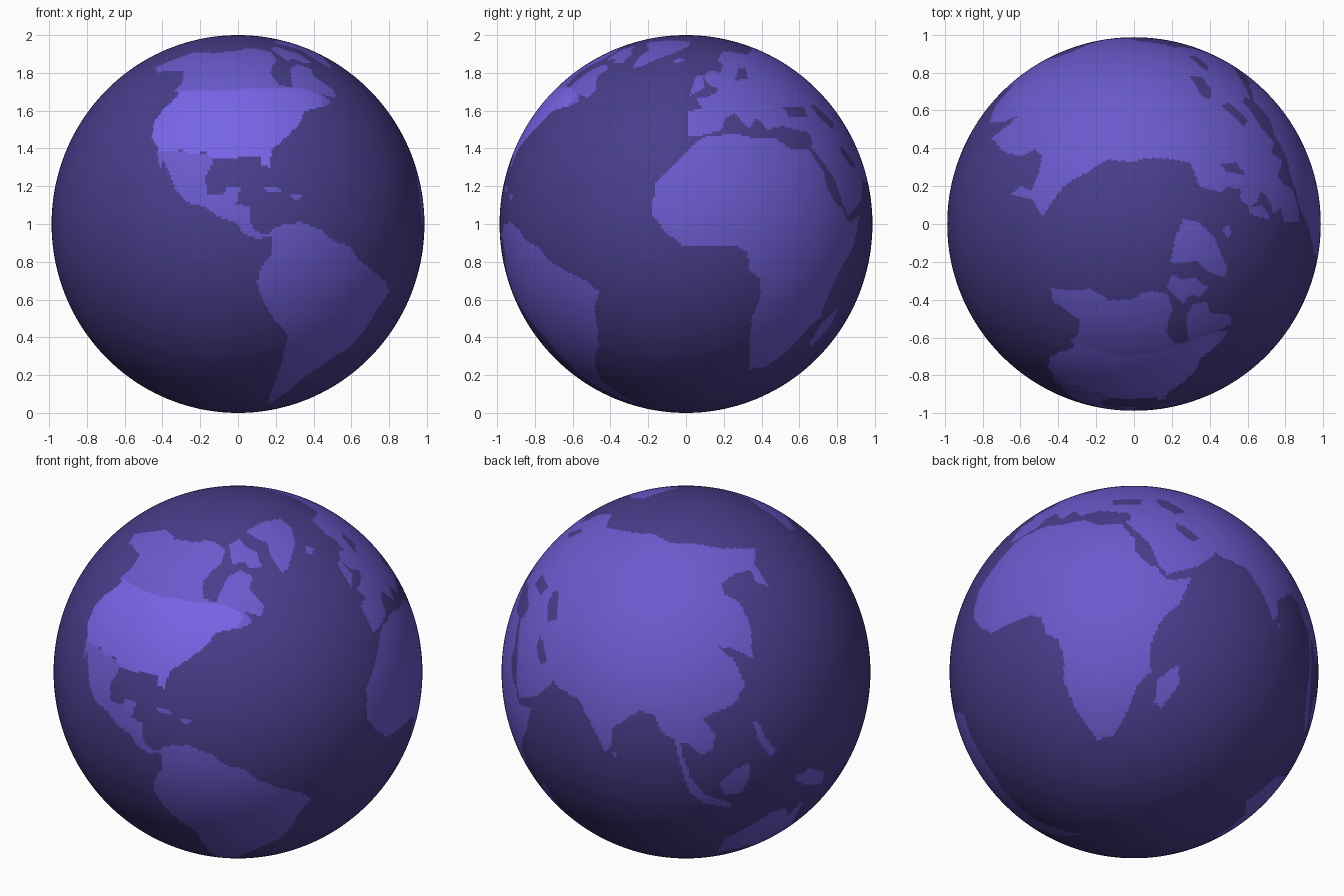
import bpy
import bmesh
from math import radians, sin, cos
from mathutils import Vector

default_cube = bpy.data.objects.get("Cube")
if default_cube:
    bpy.data.objects.remove(default_cube, do_unlink=True)


def make_material(name, colour):
    material = bpy.data.materials.new(name)
    material.use_nodes = True
    material.diffuse_color = (*colour, 1)
    shader = material.node_tree.nodes["Principled BSDF"]
    shader.inputs["Base Color"].default_value = (*colour, 1)
    return material


OCEAN, LAND, HIGHLIGHT = range(3)
materials = [
    make_material("ocean dark violet", (0.065, 0.047, 0.258)),
    make_material("land violet", (0.144, 0.102, 0.61)),
    make_material("highlighted country light violet", (0.198, 0.138, 0.855)),
]


def sketch_plane(azimuth, elevation):
    """Right, up and outward axes of a plane facing the globe centre."""
    a, e = radians(azimuth), radians(elevation)
    return (Vector((cos(a), sin(a), 0)),
            Vector((-sin(a) * sin(e), cos(a) * sin(e), cos(e))),
            Vector((sin(a) * cos(e), -cos(a) * cos(e), sin(e))))


# Planes on which coastlines are sketched, in percent of the globe radius
planes = {
    "front": sketch_plane(0, 0),
    "side": sketch_plane(90, 0),
    "pole": sketch_plane(0, 90),
    "atlantic": sketch_plane(35, 25),
    "asian": sketch_plane(215, 25),
    "african": sketch_plane(140, -28),
    "southern": sketch_plane(250, -42),
}
outlines = []


def outline(part, plane, material, points):
    """Store a coastline; earlier outlines lie over later ones."""
    xs, ys = zip(*points)
    edges = list(zip(points, points[1:] + points[:1]))
    outlines.append((plane, material, min(xs), max(xs), min(ys), max(ys), edges))


def inside(x, y, edges):
    result = False
    for (ax, ay), (bx, by) in edges:
        if (ay > y) != (by > y) and x < ax + (bx - ax) * (y - ay) / (by - ay):
            result = not result
    return result


# Highlighted country
outline("highlighted country", "front", HIGHLIGHT, [
    (-31, 71), (0, 71), (13, 72), (33, 72), (42, 69), (45, 67), (45, 62), (36, 60),
    (33, 53), (26, 46), (18, 39), (17, 30), (13, 31), (12, 36), (1, 36), (-3, 34),
    (-11, 34), (-18, 38), (-26, 37), (-30, 39), (-42, 38), (-46, 46), (-45, 54),
    (-40, 61), (-33, 67)])

# Inland seas
outline("mediterranean", "side", OCEAN, [
    (9, 46), (19, 50), (21, 56), (26, 59), (30, 54), (34, 51), (38, 56), (44, 50),
    (52, 52), (66, 48), (68, 43), (66, 39), (56, 40), (48, 45), (34, 46), (26, 48)])
outline("black sea", "side", OCEAN, [(52, 62), (63, 62), (65, 57), (55, 57)])
outline("baltic", "side", OCEAN, [(28, 82), (32, 83), (33, 77), (26, 76)])
outline("red sea", "side", OCEAN, [(74, 27), (78, 24), (84, 10), (82, 9), (76, 18)])
outline("persian gulf", "african", OCEAN, [
    (23, 78), (27, 77), (35, 70), (32, 68), (24, 74)])
outline("caspian", "asian", OCEAN, [
    (-72, 43), (-69, 43), (-70, 28), (-75, 27), (-75, 36)])

# North America
outline("northern region", "atlantic", LAND, [
    (-64, 50), (-58, 55), (-53, 63), (-59, 69), (-56, 74), (-39, 76), (-34, 71),
    (-21, 69), (-18, 71), (-12, 69), (-7, 65), (-9, 58), (-14, 54), (-19, 48),
    (-19, 39), (-12, 37), (-9, 44), (-5, 51), (1, 54), (8, 51), (6, 44), (14, 35),
    (13, 29), (4, 32), (8, 26), (1, 23), (-21, 34), (-58, 44)])
outline("northern island", "atlantic", LAND, [
    (-5, 68), (1, 71), (4, 67), (10, 64), (13, 56), (6, 55), (3, 59), (-3, 57)])
outline("greenland", "atlantic", LAND, [
    (4, 75), (13, 80), (23, 82), (29, 77), (31, 69), (27, 55), (24, 53), (18, 61),
    (16, 69), (11, 71)])
outline("iceland", "atlantic", LAND, [(37, 67), (41, 66), (40, 63), (37, 63)])
outline("central isthmus", "front", LAND, [
    (-43, 39), (-43, 33), (-41, 27), (-40, 34), (-35, 23), (-33, 17), (-26, 11),
    (-18, 9), (-9, 3), (-1, 1), (3, -5), (11, -8), (17, -6), (10, -4), (6, 1),
    (6, 9), (-1, 11), (1, 19), (-6, 19), (-9, 15), (-16, 16), (-18, 24), (-13, 33),
    (-13, 37)])
outline("caribbean west", "front", LAND, [(13, 20), (20, 20), (23, 17), (16, 17)])
outline("caribbean east", "front", LAND, [(28, 16), (34, 16), (33, 13), (29, 13)])

# South America
outline("south america", "front", LAND, [
    (17, -5), (21, -1), (33, 1), (45, -3), (51, -9), (60, -12), (65, -19),
    (79, -30), (81, -36), (74, -46), (69, -55), (60, -65), (52, -70), (43, -76),
    (33, -83), (25, -90), (16, -96), (17, -91), (23, -75), (27, -59), (19, -50),
    (13, -40), (10, -31), (13, -22), (18, -16), (18, -9)])

# Africa
outline("north africa", "side", LAND, [
    (5, 43), (-3, 35), (-10, 28), (-17, 21), (-18, 5), (-11, -4), (-1, -12),
    (18, -12), (26, -11), (33, -15), (60, -15), (80, 8), (74, 27), (66, 39),
    (56, 40), (48, 45), (34, 46), (26, 48), (10, 46)])
outline("south africa", "african", LAND, [
    (-59, 30), (-50, 27), (-48, 18), (-41, 15), (-38, 4), (-38, -7), (-32, -22),
    (-20, -39), (-11, -37), (-5, -27), (-1, -17), (2, -10), (9, -3), (9, 12),
    (14, 24), (25, 35), (31, 48), (18, 47), (12, 54), (3, 66), (-40, 60)])
outline("madagascar", "african", LAND, [
    (25, 1), (24, -10), (15, -22), (11, -19), (13, -7), (19, -2)])

# Europe and the Middle East
outline("western europe", "side", LAND, [
    (1, 46), (1, 60), (9, 61), (5, 67), (11, 67), (17, 70), (18, 77), (40, 85),
    (60, 75), (80, 55), (92, 35), (92, 30), (68, 40), (50, 48), (30, 52),
    (12, 48), (5, 46)])
outline("british isles", "side", LAND, [(2, 68), (5, 78), (9, 79), (10, 72)])
outline("northern europe", "pole", LAND, [
    (-23, 35), (-8, 34), (0, 33), (9, 37), (17, 39), (30, 36), (33, 26), (35, 20),
    (47, 17), (51, 21), (57, 20), (57, 13), (62, 9), (66, 12), (70, 22), (70, 40),
    (60, 60), (0, 70), (-30, 50)])
outline("arabia", "african", LAND, [
    (-6, 80), (1, 74), (9, 66), (13, 56), (18, 50), (36, 55), (44, 62), (50, 64),
    (57, 62), (65, 52), (75, 45), (70, 65), (50, 80), (10, 95), (-15, 93)])

# Asia and its islands
outline("asia", "asian", LAND, [
    (-68, 69), (-60, 79), (-43, 85), (-43, 77), (-25, 74), (-14, 68), (2, 69),
    (18, 66), (38, 66), (37, 58), (45, 45), (38, 48), (35, 54), (26, 52), (19, 47),
    (21, 41), (29, 37), (35, 25), (36, 7), (26, 12), (18, 13), (26, 6), (32, -7),
    (26, -18), (16, -22), (9, -26), (16, -34), (14, -42), (8, -45), (2, -39),
    (-3, -39), (-1, -50), (6, -57), (-3, -50), (-6, -37), (-12, -34), (-17, -24),
    (-25, -21), (-33, -26), (-40, -31), (-41, -41), (-44, -43), (-52, -27),
    (-59, -14), (-68, -10), (-74, -2), (-79, 9), (-84, 39)])
outline("sri lanka", "asian", LAND, [(-40, -43), (-37, -45), (-39, -47)])
outline("sumatra and java", "asian", LAND, [
    (-5, -42), (2, -56), (10, -66), (25, -71), (24, -73), (10, -71), (2, -65),
    (-2, -54)])
outline("borneo", "asian", LAND, [
    (18, -60), (26, -53), (34, -49), (35, -56), (30, -65), (21, -66)])
outline("philippines", "asian", LAND, [
    (36, -27), (40, -28), (43, -36), (49, -42), (46, -46), (40, -38)])
outline("new guinea", "asian", LAND, [
    (58, -57), (67, -52), (75, -54), (74, -60), (64, -61)])

# Australia
outline("australia", "southern", LAND, [
    (-25, 1), (-20, -21), (-4, -16), (3, -21), (12, -30), (23, -13), (18, 7),
    (17, 23), (10, 12), (5, 22), (-5, 22), (-16, 11)])


def surface_material(point):
    """Material of the uppermost outline that covers a point of the globe."""
    spots = {}
    for name, (right, up, outward) in planes.items():
        if point.dot(outward) > 0:
            spots[name] = (point.dot(right) * 100, point.dot(up) * 100)
    for plane, material, left, east, low, high, edges in outlines:
        if plane in spots:
            x, y = spots[plane]
            if left < x < east and low < y < high and inside(x, y, edges):
                return material
    return OCEAN


# Globe: a fine sphere whose faces take the colour of the outline over them
mesh = bpy.data.meshes.new("globe")
for material in materials:
    mesh.materials.append(material)
bm = bmesh.new()
bmesh.ops.create_uvsphere(bm, u_segments=480, v_segments=240, radius=1)
for face in bm.faces:
    face.smooth = True
    face.material_index = surface_material(face.calc_center_median())
bmesh.ops.scale(bm, vec=(0.987, 0.987, 1), verts=bm.verts)
bmesh.ops.translate(bm, vec=(0, 0, 1), verts=bm.verts)
bm.to_mesh(mesh)
bm.free()
globe = bpy.data.objects.new("globe", mesh)
bpy.context.scene.collection.objects.link(globe)
